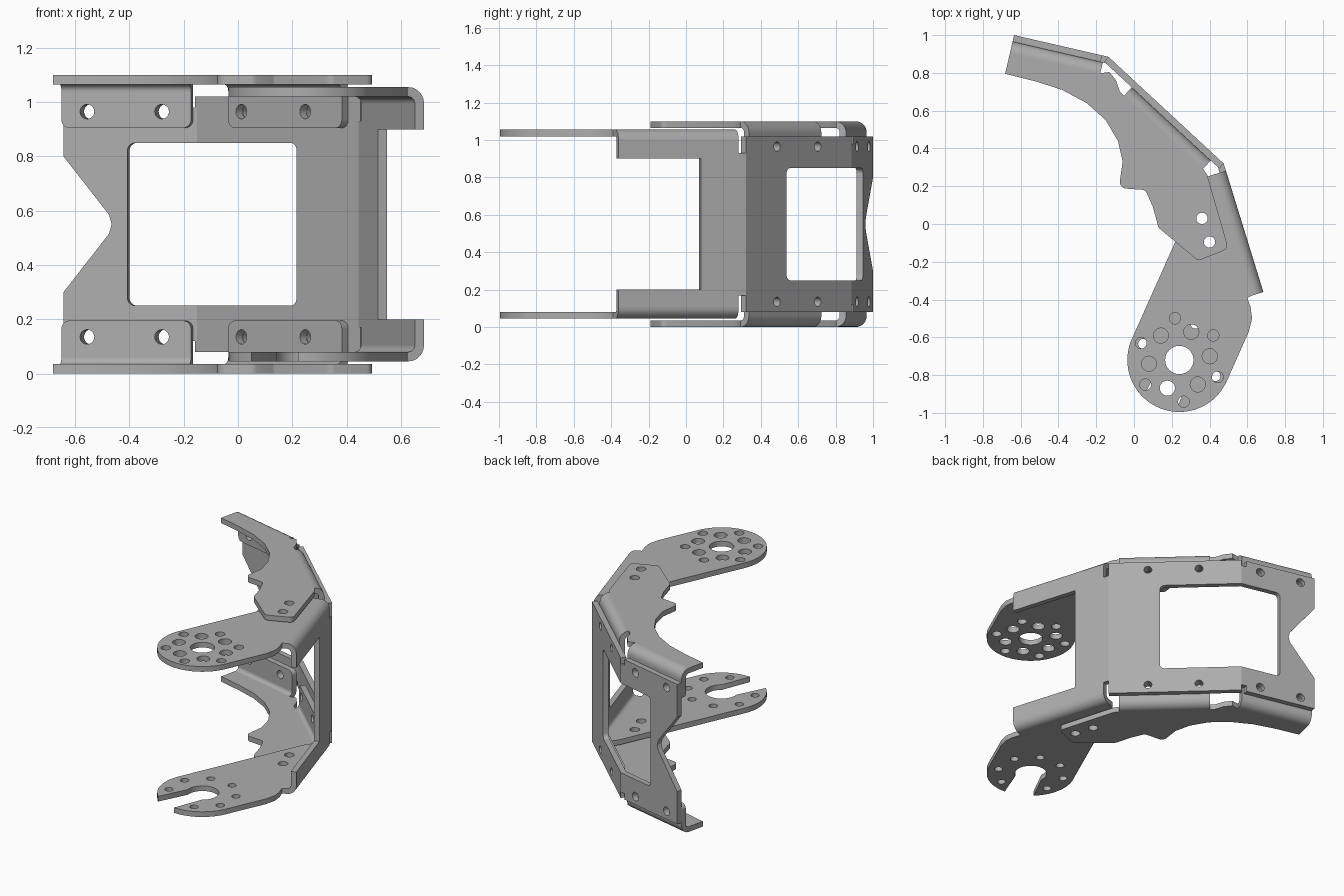
import bpy, bmesh, math
from mathutils import Matrix, Vector

if "Cube" in bpy.data.objects:
    bpy.data.objects.remove(bpy.data.objects["Cube"])

T = 0.035          # sheet thickness
R = 0.06           # outer bend radius
H = 1.10           # overall height

grey = bpy.data.materials.new("plain_grey_metal")
grey.use_nodes = True
grey.diffuse_color = (0.42, 0.42, 0.42, 1)
grey.node_tree.nodes["Principled BSDF"].inputs["Base Color"].default_value = grey.diffuse_color

MIRROR = Matrix.Translation((0, 0, H)) @ Matrix.Diagonal((1, 1, -1, 1))
FLAT = Matrix.Identity(4)


def arc(cx, cy, r, a0, a1, n=24):
    return [(cx + r * math.cos(math.radians(a0 + (a1 - a0) * i / n)),
             cy + r * math.sin(math.radians(a0 + (a1 - a0) * i / n))) for i in range(n + 1)]


def circle(cx, cy, r, n=24):
    return arc(cx, cy, r, 0, 360, n)[:-1]


def rounded(points):
    """Round each corner given as (x, y, radius); leave (x, y) corners sharp."""
    out = []
    for i, p in enumerate(points):
        c = Vector(p[:2])
        if len(p) == 2:
            out.append(tuple(c))
            continue
        a = (Vector(points[i - 1][:2]) - c).normalized()
        b = (Vector(points[(i + 1) % len(points)][:2]) - c).normalized()
        half = a.angle(b) / 2
        d = p[2] / math.tan(half)
        mid = c + (a + b).normalized() * (p[2] / math.sin(half))
        s, e = c + a * d - mid, c + b * d - mid
        for k in range(7):
            out.append(tuple(mid + s.lerp(e, k / 6).normalized() * p[2]))
    return out


def sheet(name, outline, matrix, depth=T, holes=()):
    """Fill an outline with holes, thicken it and place it."""
    bm = bmesh.new()
    edges = []
    for loop in [outline, *holes]:
        vs = [bm.verts.new((x, y, 0)) for x, y in loop]
        edges += [bm.edges.new((vs[i - 1], vs[i])) for i in range(len(vs))]
    bmesh.ops.triangle_fill(bm, edges=edges, use_beauty=True, normal=(0, 0, 1))
    ext = bmesh.ops.extrude_face_region(bm, geom=bm.faces[:])
    top = [v for v in ext["geom"] if isinstance(v, bmesh.types.BMVert)]
    bmesh.ops.translate(bm, verts=top, vec=(0, 0, depth))
    bm.transform(matrix)
    bmesh.ops.recalc_face_normals(bm, faces=bm.faces[:])
    me = bpy.data.meshes.new(name)
    bm.to_mesh(me)
    bm.free()
    me.materials.append(grey)
    me.polygons.foreach_set("use_smooth", [True] * len(me.polygons))
    me.set_sharp_from_angle(angle=math.radians(30))
    ob = bpy.data.objects.new(name, me)
    bpy.context.collection.objects.link(ob)
    return ob


class Panel:
    """Upright wall panel: u runs along it, z up, n points inward."""
    def __init__(self, p, q):
        self.p, d = Vector(p), Vector(q) - Vector(p)
        self.len = d.length
        self.u = d.normalized()
        self.n = Vector((self.u.y, -self.u.x))

    def at(self, u, off):
        return tuple(self.p + self.u * u + self.n * off)

    def u_at_x(self, x, off=0):
        return (x - self.p.x - self.n.x * off) / self.u.x

    def wall(self, off=0):
        o = self.at(0, off)
        return Matrix(((self.u.x, 0, self.n.x, o[0]), (self.u.y, 0, self.n.y, o[1]),
                       (0, 1, 0, 0), (0, 0, 0, 1)))

    def section(self, u):
        o = self.at(u, 0)
        return Matrix(((self.n.x, 0, -self.u.x, o[0]), (self.n.y, 0, -self.u.y, o[1]),
                       (0, 1, 0, 0), (0, 0, 0, 1)))

    def bend(self, name, u0, u1, off, top, side):
        c = (off + R, top - R)
        ring = arc(*c, R, 90, 180, 10) + arc(*c, R - T, 180, 90, 10)
        sheet(name, ring, side @ self.section(u1), u1 - u0)


A = Panel((-0.635, 1.0), (-0.135, 0.885))
B = Panel((-0.135, 0.885), (0.475, 0.32))
C = Panel((0.475, 0.32), (0.685, -0.36))


def both(points):
    """Complete an outline given for the upper half with its mirrored lower half."""
    return points + [(p[0], H - p[1], *p[2:]) for p in reversed(points)]


def pair(us, z, r):
    return [circle(u, h, r, 20) for u in us for h in (z, H - z)]


# Three-panel back wall with window and end notches
holes_a = [A.u_at_x(-0.54), A.u_at_x(-0.265)]
holes_b = [B.u_at_x(0.06), B.u_at_x(0.295)]
win_a, win_b = A.u_at_x(-0.4), B.u_at_x(0.24)
a_top = [(0.172, 0.585), (0, 0.8), (0, 1.02), (A.len - 0.035, 1.02), (A.len - 0.035, 0.98),
         (A.len, 0.98), (A.len, 0.85), (win_a, 0.85, 0.03)]
a_low = [(x[0], H - x[1], *x[2:]) for x in reversed(a_top)]
sheet("wall_end_panel", rounded(a_top + a_low + [(0.182, 0.55)]), A.wall(),
      holes=pair(holes_a, 0.965, 0.028))
b_top = [(win_b, 0.85, 0.03), (0, 0.85), (0, 1.02), (B.len, 1.02)]
sheet("wall_middle_panel", rounded(both(b_top)), B.wall(), holes=pair(holes_b, 0.965, 0.025))
c_top = [(0.251, 0.9), (C.len, 0.9), (C.len, 1.055 - R), (0.04, 1.055 - R), (0.04, 0.93), (0, 0.93)]
sheet("wall_arm_panel", both(c_top), C.wall())

# Plan of the curved outer plate
plate_plan = rounded([
    A.at(0, T + R), A.at(0.49, T + R), (-0.13, 0.805), (-0.095, 0.76), (-0.075, 0.7),
    B.at(0.2, T + R), B.at(0.77, T + R), (0.388, 0.258), (0.5, -0.13, 0.03), (0.34, -0.195, 0.03),
    (0.13, -0.02, 0.03), (0.1, 0.09), (0.06, 0.18, 0.03), (-0.08, 0.19, 0.035), (-0.06, 0.33),
    (-0.085, 0.44), (-0.15, 0.55), (-0.25, 0.64), (-0.38, 0.71), (-0.52, 0.755), A.at(0, 0.21)])
bolt_holes = [circle(0.36, 0.03, 0.03), circle(0.4, -0.095, 0.03)]

# Plan of the arms: shared root, then a full disc or an open fork
CX, CY, RD, AXIS = 0.24, -0.72, 0.275, 246
root = [(0.35, 0.2), (0.385, 0.25), C.at(0.04, R), C.at(C.len, R), (0.6, -0.39), (0.617, -0.44),
        (0.625, -0.5), (0.608, -0.57)]
disc_plan = root + arc(CX, CY, RD, AXIS + 90, AXIS - 90, 48)
disc_holes = [circle(CX, CY, 0.075, 32)]
for k in range(6):
    for r, size, a in ((0.162, 0.04, 7), (0.222, 0.03, 36)):
        disc_holes += [arc(CX, CY, r, a + 60 * k, a, 1)[:1]]
        x, y = disc_holes.pop()[0]
        disc_holes.append(circle(x, y, size, 20))
fork_plan = (root + arc(CX, CY, RD, AXIS + 90, AXIS + 20)
             + arc(CX, CY, 0.1, AXIS + 58, AXIS + 302)
             + arc(CX, CY, RD, AXIS - 20, AXIS - 90))
fork_holes = [circle(*arc(CX, CY, 0.21, AXIS + 45 * k, 0, 1)[0], 0.026, 20) for k in range(1, 8)]

for word, side in (("upper", FLAT), ("lower", MIRROR)):
    # Outer plate, its bends and the flanges lying inside the wall
    sheet(word + "_outer_plate", plate_plan, side @ Matrix.Translation((0, 0, H - T)),
          holes=bolt_holes)
    for part, pan, u0, u1, hs in (("end", A, 0, 0.49, holes_a), ("middle", B, 0.2, 0.77, holes_b)):
        pan.bend(f"{word}_{part}_bend", u0, u1, T, H, side)
        tab = rounded([(u0, H - R), (u0, 0.905, 0.03), (u1, 0.905, 0.03), (u1, H - R)])
        sheet(f"{word}_{part}_flange", tab, side @ pan.wall(T),
              holes=[circle(u, 0.965, 0.027, 20) for u in hs])
    # Arm plate and its bend
    C.bend(word + "_arm_bend", 0.04, C.len, 0, 1.055, side)
    plan, hs = (disc_plan, disc_holes) if side is FLAT else (fork_plan, fork_holes)
    sheet(word + "_arm", plan, side @ Matrix.Translation((0, 0, 1.055 - T)),
          holes=hs + bolt_holes)
